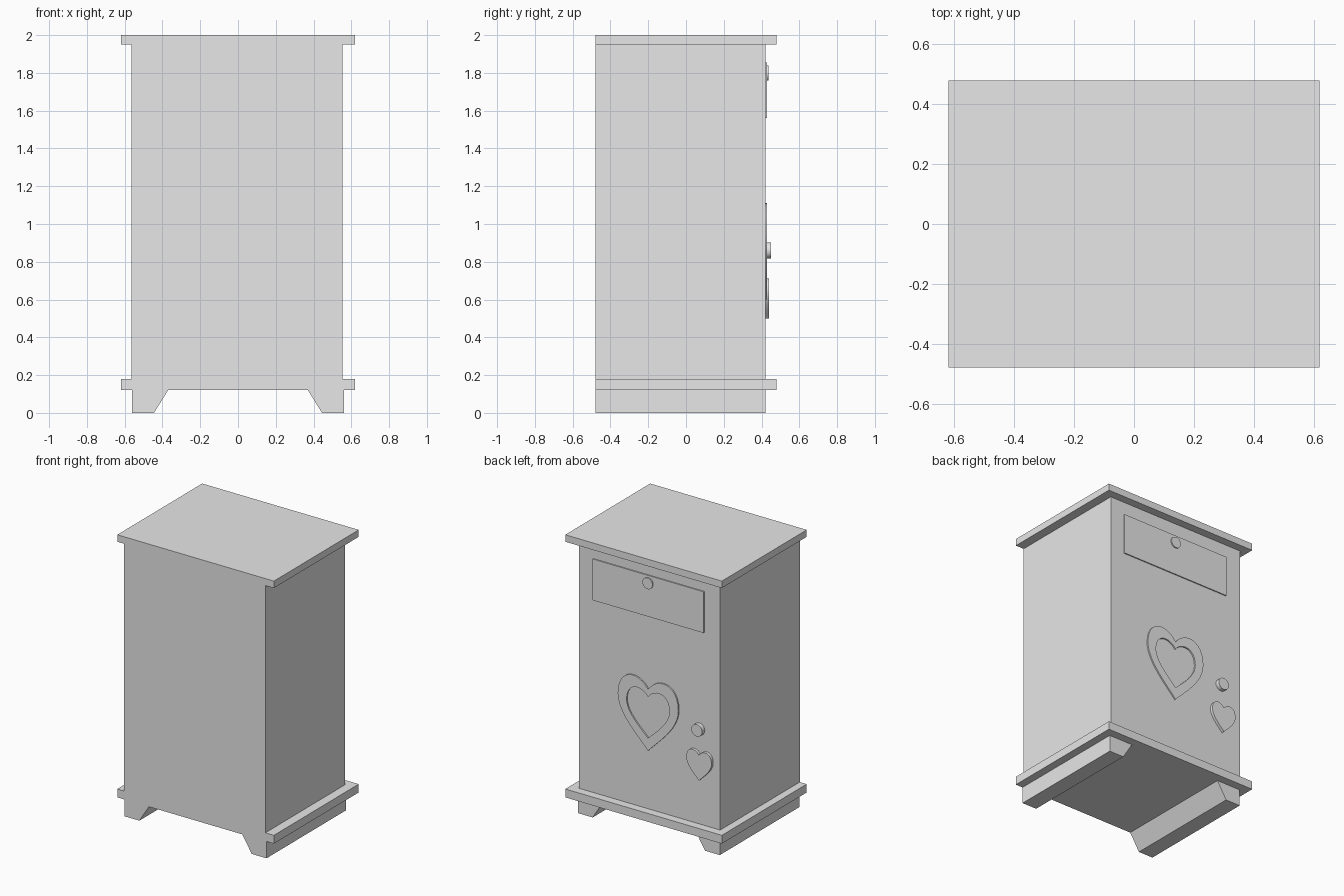
import bpy, bmesh, math
from mathutils import Vector
from mathutils.geometry import interpolate_bezier

if "Cube" in bpy.data.objects:
    bpy.data.objects.remove(bpy.data.objects["Cube"], do_unlink=True)

grey = bpy.data.materials.new("plain grey")
grey.use_nodes = True
grey.diffuse_color = (0.8, 0.8, 0.8, 1)
grey.node_tree.nodes["Principled BSDF"].inputs["Base Color"].default_value = grey.diffuse_color

BACK = 0.42      # plane that carries the drawer, hearts and knobs
FRONT = -0.48


def prism(name, outline, y0, y1, hole=None):
    """Extrude an (x, z) outline along y, with an optional matching hole."""
    bm = bmesh.new()

    def loop(points, y):
        return [bm.verts.new((x, y, z)) for x, z in points]

    def bridge(a, b):
        for i in range(len(a)):
            j = (i + 1) % len(a)
            bm.faces.new((a[i], a[j], b[j], b[i]))

    near, far = loop(outline, y0), loop(outline, y1)
    bridge(near, far)
    if hole:
        hole_near, hole_far = loop(hole, y0), loop(hole, y1)
        bridge(hole_near, hole_far)
        bridge(near, hole_near)
        bridge(far, hole_far)
    else:
        bm.faces.new(near)
        bm.faces.new(far)
    bmesh.ops.recalc_face_normals(bm, faces=bm.faces)
    mesh = bpy.data.meshes.new(name)
    bm.to_mesh(mesh)
    bm.free()
    mesh.materials.append(grey)
    obj = bpy.data.objects.new(name, mesh)
    bpy.context.collection.objects.link(obj)
    return obj


def rect(x0, x1, z0, z1):
    return [(x0, z0), (x1, z0), (x1, z1), (x0, z1)]


def circle(x, z, r, n=32):
    return [(x + r * math.cos(math.tau * i / n), z + r * math.sin(math.tau * i / n))
            for i in range(n)]


def heart(x, z, half_width, height):
    """Heart outline with its tip at (x, z)."""
    lower = [(0, 0), (0.3, 0.16), (1, 0.42), (1, 0.7)]
    lobe = [(1, 0.7), (1, 1.08), (0.3, 1.1), (0, 0.88)]
    half = []
    for curve in (lower, lobe):
        half += interpolate_bezier(*[Vector(p) for p in curve], 13)[:-1]
    notch = Vector(lobe[-1])
    full = half + [notch] + [Vector((-p.x, p.y)) for p in reversed(half[1:])]
    return [(x + p.x * half_width, z + p.y * height) for p in full]


def smooth(obj):
    bpy.ops.object.select_all(action="DESELECT")
    obj.select_set(True)
    bpy.context.view_layer.objects.active = obj
    bpy.ops.object.shade_smooth_by_angle(angle=math.radians(30))


# Cabinet body and the two overhanging boards
prism("cabinet_body", rect(-0.565, 0.553, 0.18, 1.95), FRONT, BACK)
prism("top_board", rect(-0.62, 0.62, 1.95, 2.0), FRONT, 0.48)
prism("base_board", rect(-0.62, 0.62, 0.12, 0.18), FRONT, 0.48)

# Runner feet with sloping inner sides
for side, name in ((1, "left_foot"), (-1, "right_foot")):
    foot = [(0.562, 0), (0.562, 0.12), (0.37, 0.12), (0.445, 0)]
    prism(name, [(side * x, z) for x, z in foot], FRONT, BACK)

# Drawer front and its knob
prism("drawer_panel", rect(-0.44, 0.44, 1.56, 1.855), BACK, 0.428)
smooth(prism("drawer_knob", circle(0, 1.80, 0.04), BACK, 0.436))

# Heart frame, small heart and door knob
smooth(prism("heart_frame", heart(0, 0.60, 0.24, 0.50), BACK, 0.43,
             heart(0, 0.69, 0.17, 0.335)))
smooth(prism("small_heart", heart(-0.41, 0.50, 0.1, 0.207), BACK, 0.44))
smooth(prism("door_knob", circle(-0.40, 0.86, 0.043), BACK, 0.45))
